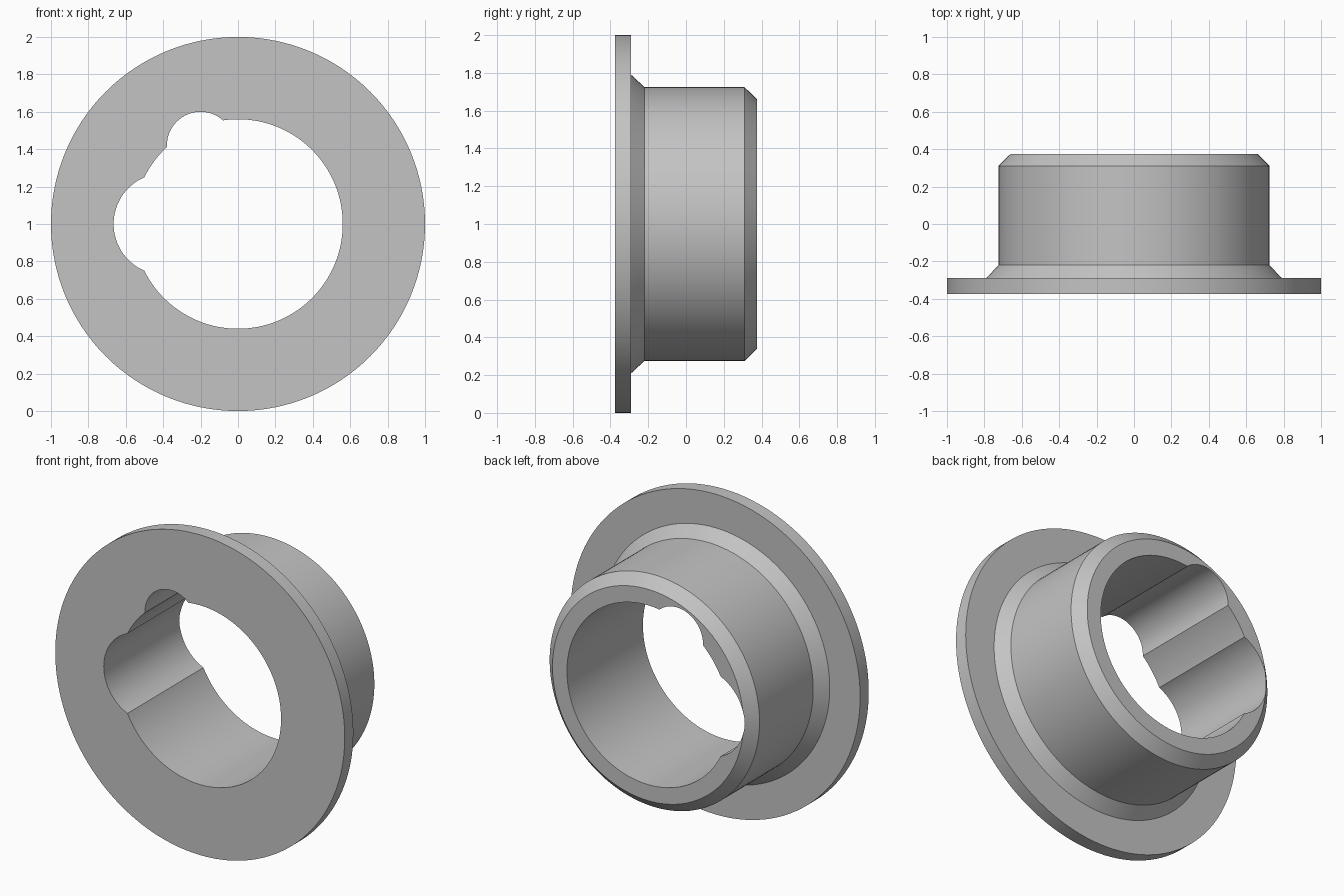
import bpy
import bmesh
from math import radians
from mathutils import Matrix, Vector

cube = bpy.data.objects.get("Cube")
if cube:
    bpy.data.objects.remove(cube, do_unlink=True)

SEGMENTS = 128
CENTRE_Z = 1.0

grey = bpy.data.materials.new("plain_grey")
grey.use_nodes = True
colour = (0.55, 0.55, 0.55, 1)
grey.diffuse_color = colour
grey.node_tree.nodes["Principled BSDF"].inputs["Base Color"].default_value = colour


def lathe(name, profile, x=0, z=CENTRE_Z):
    """Solid of (radius, y) rings around the y axis, with flat end caps."""
    bm = bmesh.new()
    rings = []
    for radius, y in profile:
        ring = []
        for i in range(SEGMENTS):
            turn = Matrix.Rotation(radians(360 * i / SEGMENTS), 3, "Y")
            ring.append(bm.verts.new(turn @ Vector((radius, y, 0)) + Vector((x, 0, z))))
        rings.append(ring)
    for a, b in zip(rings, rings[1:]):
        for i in range(SEGMENTS):
            j = (i + 1) % SEGMENTS
            bm.faces.new((a[i], a[j], b[j], b[i]))
    bm.faces.new(rings[0])
    bm.faces.new(rings[-1])
    bmesh.ops.recalc_face_normals(bm, faces=bm.faces)
    mesh = bpy.data.meshes.new(name)
    bm.to_mesh(mesh)
    bm.free()
    mesh.materials.append(grey)
    obj = bpy.data.objects.new(name, mesh)
    bpy.context.collection.objects.link(obj)
    return obj


# Flange, sloped shoulder, sleeve and chamfered rear rim
bushing = lathe("flanged_bushing", [
    (1.0, -0.375), (1.0, -0.29), (0.79, -0.29),
    (0.725, -0.22), (0.725, 0.31), (0.66, 0.375),
])
bpy.context.view_layer.objects.active = bushing
bushing.select_set(True)

# Main bore, wide side notch and small upper notch: name, radius, x, z
cuts = [
    ("bore", 0.56, 0, CENTRE_Z),
    ("side_notch", 0.272, -0.393, CENTRE_Z),
    ("upper_notch", 0.18, -0.2, 1.42),
]
for name, radius, x, z in cuts:
    cutter = lathe(name + "_cutter", [(radius, -0.6), (radius, 0.6)], x, z)
    cutter.hide_render = True
    cut = bushing.modifiers.new(name, "BOOLEAN")
    cut.operation = "DIFFERENCE"
    cut.solver = "EXACT"
    cut.object = cutter
    bpy.ops.object.modifier_apply(modifier=cut.name)
    bpy.data.objects.remove(cutter, do_unlink=True)

bpy.ops.object.shade_smooth_by_angle(angle=radians(25))
